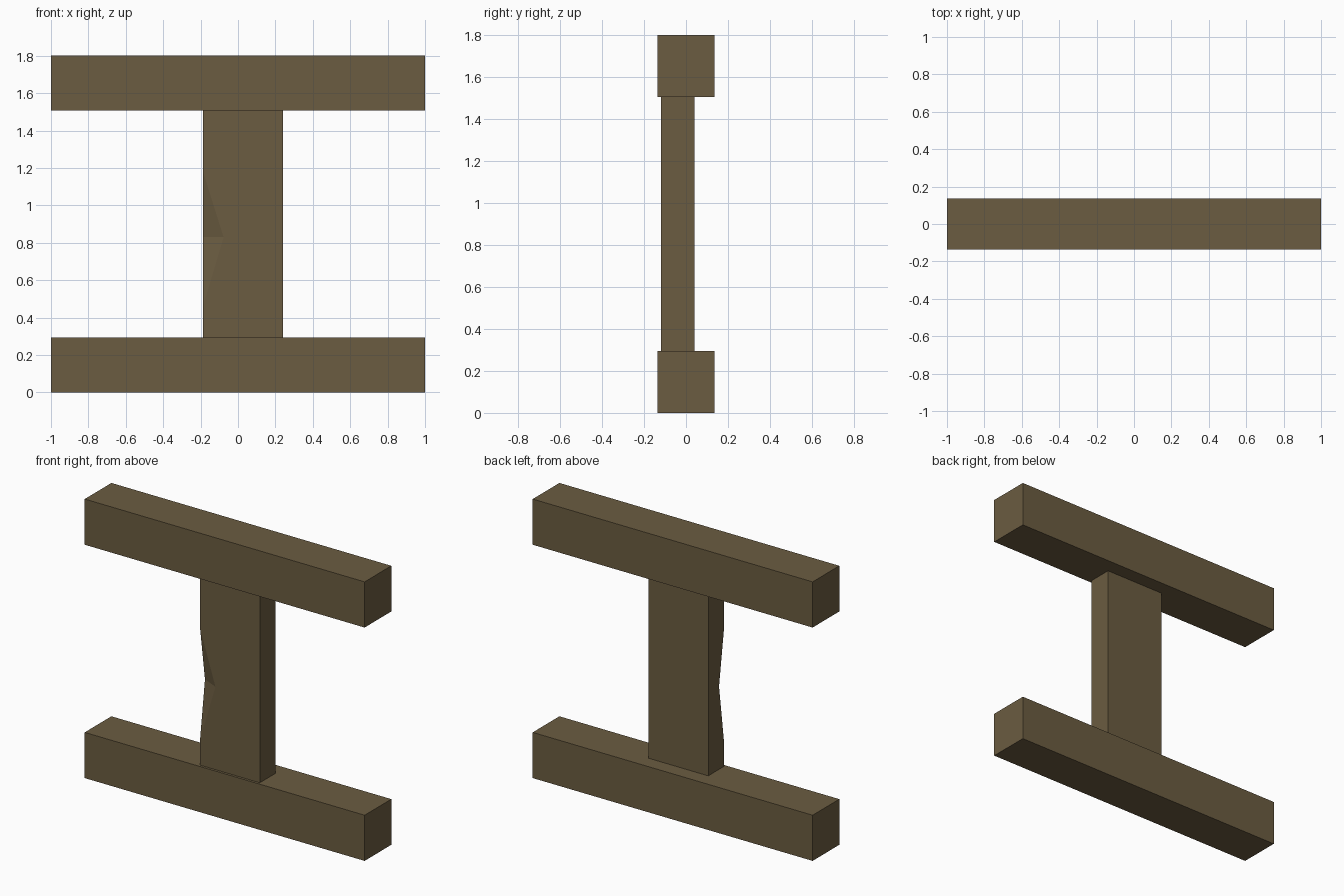
import bpy, bmesh

if "Cube" in bpy.data.objects:
    bpy.data.objects.remove(bpy.data.objects["Cube"])


def srgb(c):
    return [((v / 255 + 0.055) / 1.055) ** 2.4 for v in c] + [1]


wood = bpy.data.materials.new("brown_wood")
wood.diffuse_color = srgb((107, 92, 65))
wood.use_nodes = True
wood.node_tree.nodes["Principled BSDF"].inputs["Base Color"].default_value = wood.diffuse_color


def add_object(name, bm):
    bmesh.ops.recalc_face_normals(bm, faces=bm.faces)
    mesh = bpy.data.meshes.new(name)
    bm.to_mesh(mesh)
    bm.free()
    mesh.materials.append(wood)
    obj = bpy.data.objects.new(name, mesh)
    bpy.context.collection.objects.link(obj)
    return obj


BEAM_H, TOP = 0.295, 1.802

# Bottom and top beams
for name, z in (("bottom_beam", BEAM_H / 2), ("top_beam", TOP - BEAM_H / 2)):
    bm = bmesh.new()
    bmesh.ops.create_cube(bm, size=1)
    bmesh.ops.scale(bm, vec=(2, 0.272, BEAM_H), verts=bm.verts)
    bmesh.ops.translate(bm, vec=(0, 0, z), verts=bm.verts)
    add_object(name, bm)

# Post: stacked sections (height, notch width in x, notch depth in y)
X0, X1, Y0, Y1 = -0.187, 0.24, -0.12, 0.04
sections = [(BEAM_H, 0, 0), (0.46, 0, 0), (0.83, 0.11, 0.05),
            (1.18, 0, 0), (TOP - BEAM_H, 0, 0)]
bm = bmesh.new()
rings = []
for z, nx, ny in sections:
    pts = [(X0, Y0 + ny), (X0 + nx, Y0), (X1, Y0), (X1, Y1), (X0, Y1)]
    rings.append([bm.verts.new((x, y, z)) for x, y in pts])
for a, b in zip(rings, rings[1:]):
    for i in range(5):
        j = (i + 1) % 5
        bm.faces.new((a[i], a[j], b[j], b[i]))
bm.faces.new(rings[0])
bm.faces.new(rings[-1])
# Close the notch to a sharp corner above and below
bmesh.ops.remove_doubles(bm, verts=bm.verts, dist=0.0001)
add_object("notched_post", bm)
